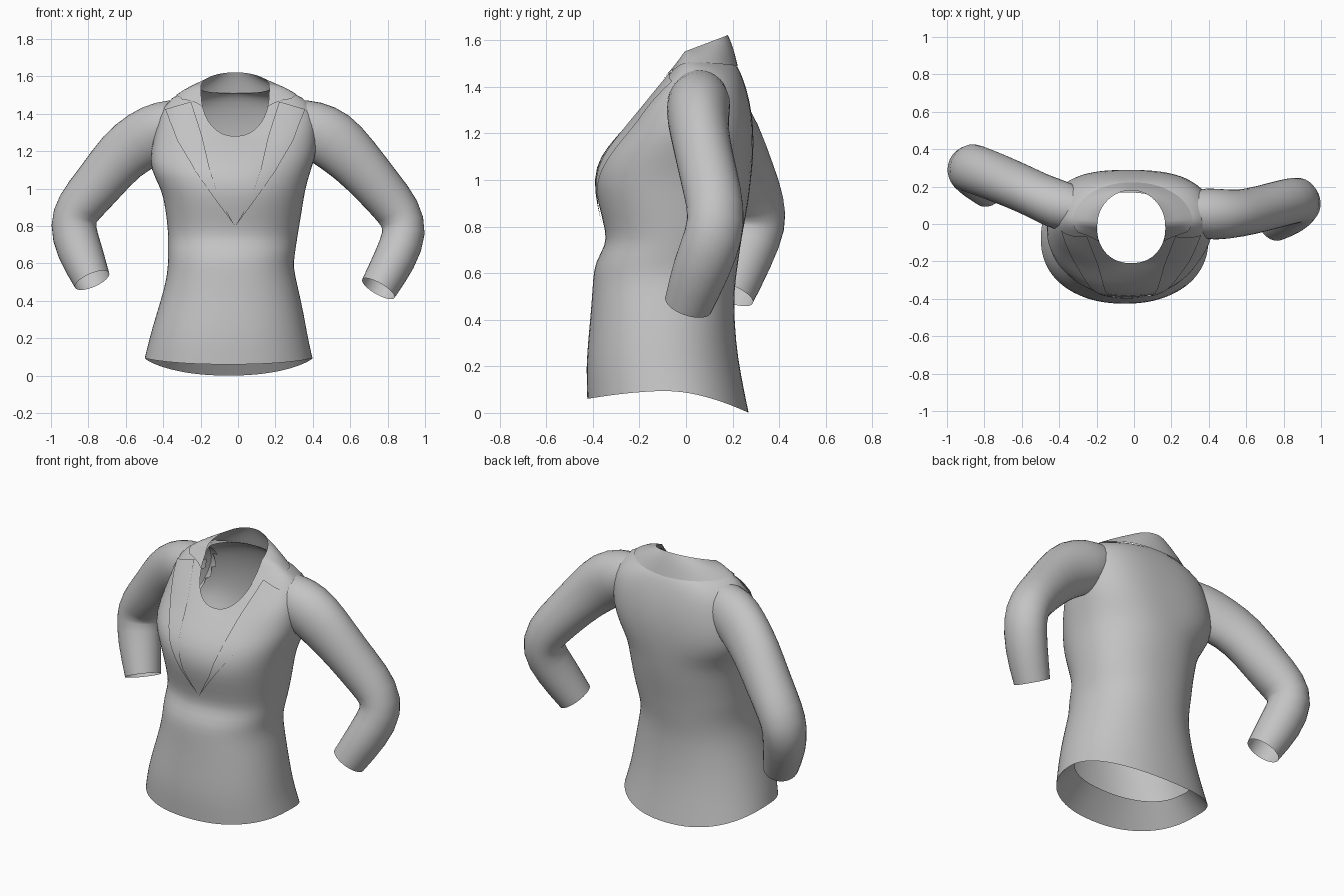
import bpy, bmesh, math
from mathutils import Vector
from mathutils.bvhtree import BVHTree

cube = bpy.data.objects.get("Cube")
if cube:
    bpy.data.objects.remove(cube, do_unlink=True)

fabric = bpy.data.materials.new("grey_fabric")
fabric.use_nodes = True
grey = (0.55, 0.55, 0.55, 1)
fabric.diffuse_color = grey
fabric.node_tree.nodes["Principled BSDF"].inputs["Base Color"].default_value = grey


def loft(name, rows, closed):
    """Skin equal-length point rows into an open sheet or a smoothed tube."""
    bm = bmesh.new()
    grid = [[bm.verts.new(p) for p in row] for row in rows]
    n = len(grid[0])
    for low, high in zip(grid, grid[1:]):
        for i in range(n if closed else n - 1):
            j = (i + 1) % n
            bm.faces.new((low[i], low[j], high[j], high[i]))
    bmesh.ops.remove_doubles(bm, verts=bm.verts, dist=0.0005)
    if not closed:
        bmesh.ops.recalc_face_normals(bm, faces=bm.faces)
    mesh = bpy.data.meshes.new(name)
    bm.to_mesh(mesh)
    bm.free()
    mesh.materials.append(fabric)
    mesh.shade_smooth()
    obj = bpy.data.objects.new(name, mesh)
    bpy.context.collection.objects.link(obj)
    if closed:
        mod = obj.modifiers.new("smooth", "SUBSURF")
        mod.levels = 1
        deps = bpy.context.evaluated_depsgraph_get()
        smooth = bpy.data.meshes.new_from_object(obj.evaluated_get(deps))
        obj.modifiers.clear()
        obj.data = smooth
    return obj


def spow(v, p):
    return math.copysign(abs(v) ** p, v)


def torso_ring(x0, x1, y0, y1, z_front, z_side, z_back, power=1, n=40):
    """Soft oval whose height differs at front, sides and back."""
    ring = []
    for i in range(n):
        a = math.tau * i / n
        # The upper back is squarer, reaching out to the armholes
        square = 0.74 if math.cos(a) < 0 and 1.05 < z_side < 1.5 else 0.9
        s, c = spow(math.sin(a), square), spow(math.cos(a), square)
        z = z_side + ((z_front if c > 0 else z_back) - z_side) * abs(c) ** power
        ring.append(((x0 + x1) / 2 + (x1 - x0) / 2 * s,
                     (y0 + y1) / 2 - (y1 - y0) / 2 * c, z))
    return ring


# Body: flared hem, waist, bust, shoulders and scooped neck edge
hem = (-.50, .40, -.425, .27, .06, .095, .0, 1.7)
body_rings = [
    hem,
    (-.475, .375, -.43, .235, .20, .20, .17),
    (-.44, .355, -.42, .215, .32, .32, .30),
    (-.39, .32, -.405, .205, .48, .48, .48),
    (-.375, .295, -.40, .215, .58, .58, .58),
    (-.375, .305, -.39, .225, .65, .65, .65),
    (-.375, .315, -.345, .235, .72, .72, .72),
    (-.375, .325, -.345, .245, .78, .78, .78),
    (-.39, .345, -.378, .268, .90, .90, .90),
    (-.41, .36, -.398, .28, 1.0, 1.0, 1.0),
    (-.47, .39, -.372, .29, 1.1, 1.1, 1.1),
    (-.47, .425, -.305, .292, 1.18, 1.2, 1.22),
    (-.435, .425, -.26, .275, 1.23, 1.34, 1.34),
    (-.40, .40, -.235, .248, 1.255, 1.455, 1.43),
    (-.31, .30, -.22, .222, 1.27, 1.525, 1.49),
    (-.20, .17, -.21, .197, 1.28, 1.535, 1.51),
]
body = loft("jacket_body", [torso_ring(*r) for r in body_rings], True)

# Turned-in facing around the inside of the hem
loft("hem_facing", [torso_ring(*hem),
                    torso_ring(-.40, .31, -.31, .17, .20, .20, .15)], True)


def sleeve(name, path, n=16):
    """Tube along (x, y, z, radius, depth radius) stations."""
    pts = [Vector(p[:3]) for p in path]
    rows = []
    for k, (p, st) in enumerate(zip(pts, path)):
        t = (pts[min(k + 1, len(pts) - 1)] - pts[max(k - 1, 0)]).normalized()
        b = Vector((0, 1, 0))
        b = (b - t * b.dot(t)).normalized()
        m = b.cross(t)
        rows.append([p + m * st[3] * math.cos(a) + b * st[4] * math.sin(a)
                     for a in (math.tau * i / n for i in range(n))])
    return loft(name, rows, True)


# Sleeves: rooted inside the shoulder, bent at the elbow, open at the cuff
sleeves = [
    sleeve("left_sleeve", [
        (.27, .06, 1.37, .115, .11), (.38, .055, 1.33, .155, .145),
        (.50, .05, 1.27, .17, .135), (.62, .065, 1.16, .147, .125),
        (.75, .10, 1.01, .13, .127), (.865, .13, .875, .126, .125),
        (.90, .125, .77, .122, .128), (.84, .065, .62, .118, .128),
        (.75, .01, .465, .102, .107)]),
    sleeve("right_sleeve", [
        (-.27, .07, 1.37, .115, .11), (-.38, .09, 1.33, .155, .14),
        (-.50, .145, 1.265, .165, .125), (-.62, .20, 1.185, .15, .127),
        (-.74, .25, 1.03, .135, .132), (-.855, .295, .90, .13, .135),
        (-.89, .305, .81, .127, .133), (-.85, .255, .67, .127, .122),
        (-.78, .19, .51, .102, .107)])]

# Surface lookups for laying trim on the body and opening the armholes
bpy.context.view_layer.update()
deps = bpy.context.evaluated_depsgraph_get()
skin = BVHTree.FromObject(body, deps)
sleeve_skins = [BVHTree.FromObject(s, deps) for s in sleeves]


def trim_inside(obj, tree, depth=0.03):
    """Remove the faces of obj that lie hidden inside another tube."""
    bm = bmesh.new()
    bm.from_mesh(obj.data)
    hidden = []
    for f in bm.faces:
        p = f.calc_center_median()
        hit, normal, _, dist = tree.find_nearest(p)
        if dist < 0.2 and (p - hit).dot(normal) < -depth:
            hidden.append(f)
    bmesh.ops.delete(bm, geom=hidden, context="FACES")
    bm.to_mesh(obj.data)
    bm.free()


for obj, tree in zip(sleeves, sleeve_skins):
    trim_inside(body, tree)
    trim_inside(obj, skin)


def lay_on(p, lift=0.008):
    hit, normal = skin.find_nearest(Vector(p))[:2]
    return hit + normal * lift


def lay_from_front(x, z):
    hit = skin.ray_cast(Vector((x, -2, z)), Vector((0, 1, 0)))[0]
    if hit is None or hit.y > 0.05:
        return lay_on((x, -.08, z))
    return lay_on(hit)


def along(points, t):
    """Point at fraction t of a polyline with evenly weighted segments."""
    f = t * (len(points) - 1)
    k = min(int(f), len(points) - 2)
    return Vector(points[k]).lerp(Vector(points[k + 1]), f - k)


# Lapels: thin pointed sheets meeting in a V
outer = [(0, .80), (.11, .95), (.21, 1.09), (.305, 1.25), (.37, 1.42)]
inner = [(0, .80), (.085, .95), (.135, 1.10), (.175, 1.27), (.235, 1.46)]
for side, label in ((1, "left"), (-1, "right")):
    rows = []
    for i in range(25):
        a, b = along(outer, i / 24), along(inner, i / 24)
        row = [a.lerp(b, j / 8) for j in range(9)]
        rows.append([lay_from_front(side * q.x - .015, q.y) for q in row])
    loft(label + "_lapel", rows, False)

# Collar: stands at the back of the neck, settles onto the body at the front
rows = []
for i in range(37):
    a = math.radians(-114 + 228 * i / 36)
    s, c = math.sin(a), math.cos(a)
    top = Vector((-.015 + .182 * s, -.01 + .19 * c, 1.55 + (.072 if c > 0 else .3) * c))
    low = lay_on((-.01 + .33 * s, .225 * c, 1.52 - .03 * max(c, 0)), .004)
    row = []
    for j in range(7):
        p = top.lerp(low, j / 6) + Vector((0, 0, .012 * math.sin(math.pi * j / 6)))
        row.append(p.lerp(lay_on(p), min(1, max(0, -c) / .3)))
    rows.append(row)
loft("collar", rows, False)
